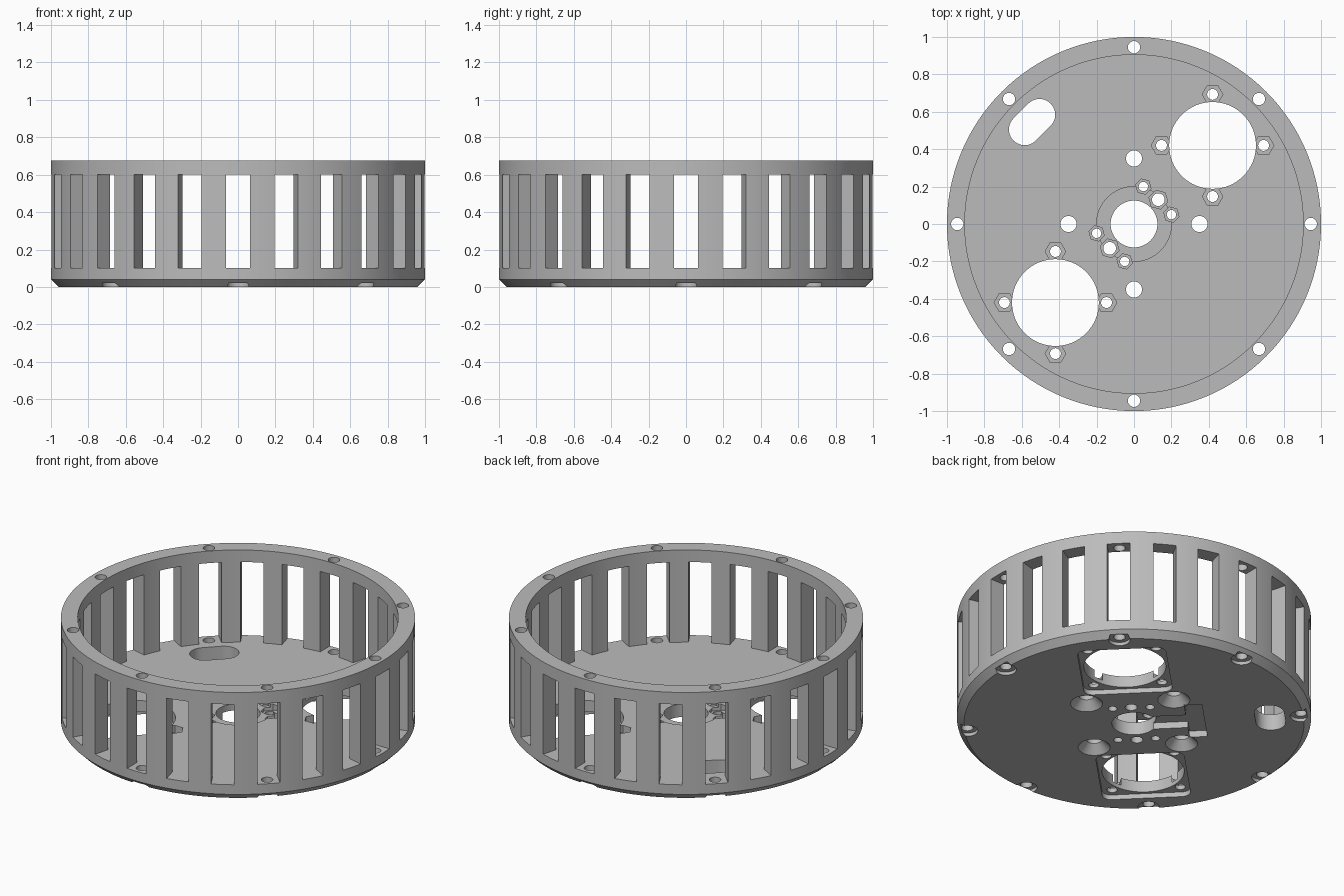
import bpy, bmesh
from math import pi, cos, sin, radians

if "Cube" in bpy.data.objects:
    bpy.data.objects.remove(bpy.data.objects["Cube"], do_unlink=True)

HEIGHT, FLOOR, INNER, SEGMENTS = 0.675, 0.1, 0.905, 128

grey = bpy.data.materials.new("plain grey")
grey.use_nodes = True
grey.diffuse_color = (0.5, 0.5, 0.5, 1)
grey.node_tree.nodes["Principled BSDF"].inputs["Base Color"].default_value = grey.diffuse_color


# Outline helpers
def circle(cx, cy, r, n=32, turn=0.0):
    return [(cx + r * cos(turn + 2 * pi * i / n), cy + r * sin(turn + 2 * pi * i / n)) for i in range(n)]


def rounded(half_x, half_y, r, steps=6):
    pts = []
    for k, (sx, sy) in enumerate([(1, 1), (-1, 1), (-1, -1), (1, -1)]):
        for i in range(steps + 1):
            a = pi / 2 * (k + i / steps)
            pts.append((sx * (half_x - r) + r * cos(a), sy * (half_y - r) + r * sin(a)))
    return pts


def place(pts, cx, cy, angle):
    c, s = cos(angle), sin(angle)
    return [(cx + x * c - y * s, cy + x * s + y * c) for x, y in pts]


# Solid helpers
def loft(bm, rings):
    """Closed solid through rings of (outline, z)."""
    loops = [[bm.verts.new((x, y, z)) for x, y in pts] for pts, z in rings]
    n = len(loops[0])
    bm.faces.new(loops[0][::-1])
    bm.faces.new(loops[-1])
    for a, b in zip(loops, loops[1:]):
        for i in range(n):
            j = (i + 1) % n
            bm.faces.new((a[i], a[j], b[j], b[i]))


def make(name, solids):
    bm = bmesh.new()
    for rings in solids:
        loft(bm, rings)
    bmesh.ops.recalc_face_normals(bm, faces=bm.faces)
    mesh = bpy.data.meshes.new(name)
    bm.to_mesh(mesh)
    bm.free()
    obj = bpy.data.objects.new(name, mesh)
    bpy.context.collection.objects.link(obj)
    mesh.materials.append(grey)
    return obj


def prism(pts, z0, z1):
    return [(pts, z0), (pts, z1)]


def cut(target, name, solids):
    cutter = make(name, solids)
    cutter.hide_render = True
    mod = target.modifiers.new(name, "BOOLEAN")
    mod.operation, mod.solver, mod.object = "DIFFERENCE", "EXACT", cutter
    bpy.context.view_layer.objects.active = target
    bpy.ops.object.modifier_apply(modifier=name)
    bpy.data.objects.remove(cutter, do_unlink=True)


# Drum with a chamfered bottom edge
drum = make("slotted_drum", [[(circle(0, 0, 0.96, SEGMENTS), 0),
                              (circle(0, 0, 1, SEGMENTS), 0.04),
                              (circle(0, 0, 1, SEGMENTS), HEIGHT)]])
cut(drum, "drum_interior", [prism(circle(0, 0, INNER, SEGMENTS), FLOOR, 1)])

# Ring of tall windows through the wall
window = [(0.8, -0.065), (1.1, -0.065), (1.1, 0.065), (0.8, 0.065)]
cut(drum, "wall_windows", [prism(place(window, 0, 0, radians(15 * i)), FLOOR, 0.6) for i in range(24)])

# Positions shared by holes and pockets
rim = [(0.945 * cos(i * pi / 4), 0.945 * sin(i * pi / 4)) for i in range(8)]
mounts = [(0.35, 0), (0, 0.35), (-0.35, 0), (0, -0.35)]
ports = [(0.42, 0.42), (-0.42, -0.42)]
port_bolts = [(px + 0.273 * cos(k * pi / 2), py + 0.273 * sin(k * pi / 2))
              for px, py in ports for k in range(4)]
mid_bolts = [(s * 0.13, s * 0.13) for s in (1, -1)]
small_bolts = [(s * a, s * b) for s in (1, -1) for a, b in ((0.05, 0.2), (0.2, 0.05))]

# Shallow round seat in the floor
cut(drum, "centre_seat", [prism(circle(0, 0, 0.2, 64), 0.08, 0.2)])

# Hexagonal nut pockets in the floor
pockets = [prism(circle(x, y, 0.055, 6), 0.055, 0.2) for x, y in port_bolts]
pockets += [prism(circle(x, y, 0.052, 6, pi / 4), 0.06, 0.2) for x, y in mid_bolts]
pockets += [prism(circle(x, y, 0.042, 6, pi / 4), 0.06, 0.2) for x, y in small_bolts]
cut(drum, "nut_pockets", pockets)

# Recesses in the underside: square plates, countersinks and rim counterbores
under = [prism(place(rounded(0.25, 0.25, 0.05), x, y, pi / 4), -0.1, 0.03) for x, y in ports]
under += [[(circle(x, y, 0.11), -0.02), (circle(x, y, 0.043), 0.05)] for x, y in mounts]
under += [prism(circle(x, y, 0.06), -0.1, 0.02) for x, y in rim]
cut(drum, "underside_recesses", under)

# T-shaped channel running out from the centre of the underside
channel = [(0, -0.07), (0.3, -0.07), (0.3, -0.18), (0.4, -0.18),
           (0.4, 0.18), (0.3, 0.18), (0.3, 0.07), (0, 0.07)]
cut(drum, "underside_channel", [prism(place(channel, 0, 0, radians(135)), -0.1, 0.04)])

# Through holes, large ports and the oblong cable slot
holes = [(0, 0, 0.125)] + [(x, y, 0.232) for x, y in ports]
for points, radius in ((rim, 0.033), (mounts, 0.043), (port_bolts, 0.029),
                       (mid_bolts, 0.034), (small_bolts, 0.025)):
    holes += [(x, y, radius) for x, y in points]
through = [prism(circle(x, y, r, 64 if r > 0.1 else 32), -0.2, 1) for x, y, r in holes]
through.append(prism(place(rounded(0.14, 0.084, 0.083), -0.545, 0.545, pi / 4), -0.2, 1))
cut(drum, "through_holes", through)

# Smooth curved walls, keep edges crisp
bpy.ops.object.select_all(action="DESELECT")
drum.select_set(True)
bpy.context.view_layer.objects.active = drum
bpy.ops.object.shade_smooth_by_angle(angle=radians(25))
